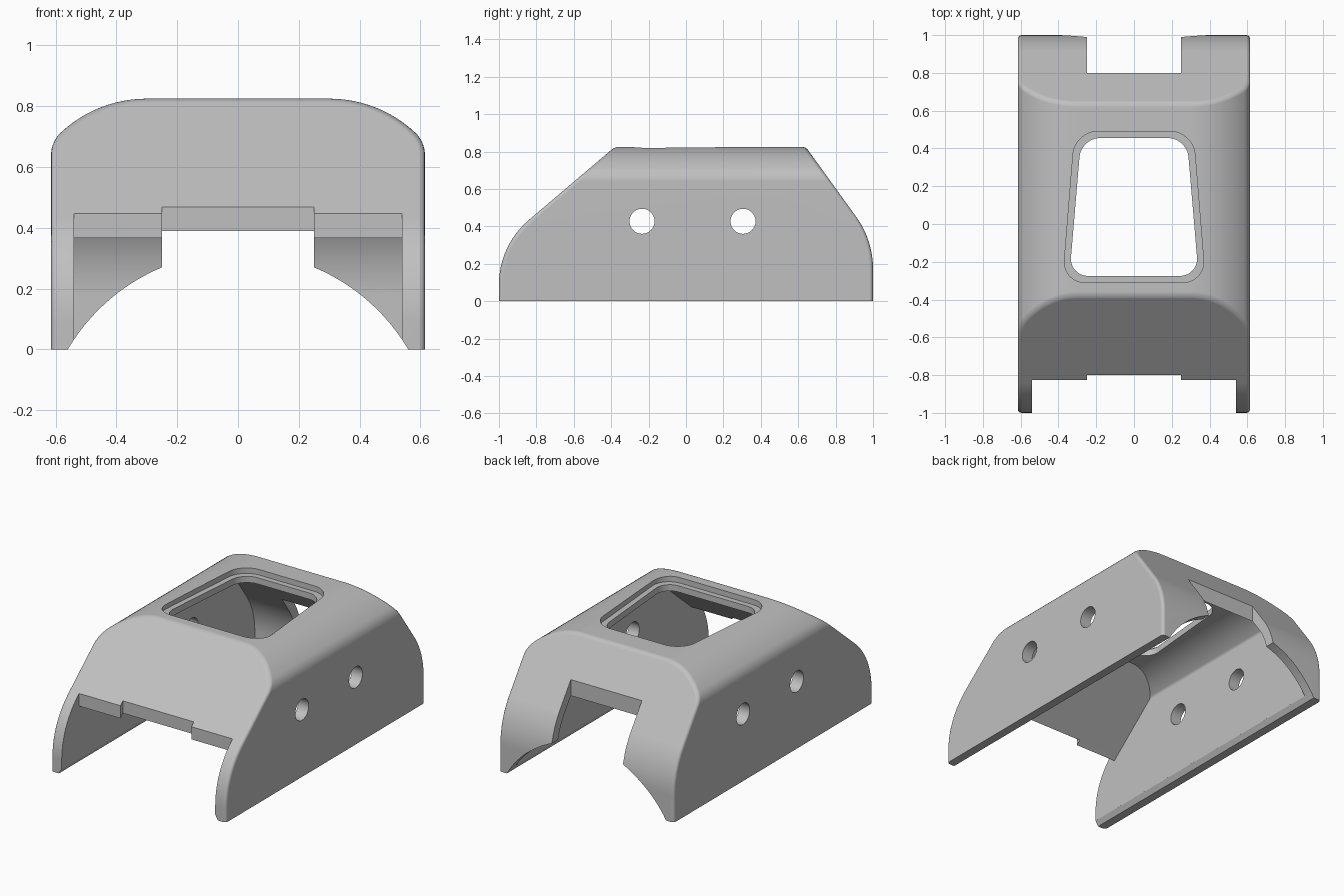
import bpy
import bmesh
from math import sin, cos, radians, pi, atan2, tan

old = bpy.data.objects.get("Cube")
if old:
    bpy.data.objects.remove(old, do_unlink=True)

HALF_W, TOP, SIDE_T, SLOPE_T = 0.615, 0.825, 0.075, 0.06


def arc(cx, cy, r, start, end, n):
    """Points on an arc, angles in radians."""
    return [(cx + r * cos(start + (end - start) * i / n),
             cy + r * sin(start + (end - start) * i / n)) for i in range(n + 1)]


def prism(name, pts, axis, lo, hi, corner=0):
    """Extrude a closed outline along an axis, optionally rounding its corners."""
    place = {"X": lambda a, b: (lo, a, b),
             "Y": lambda a, b: (a, lo, b),
             "Z": lambda a, b: (a, b, lo)}[axis]
    bm = bmesh.new()
    bm.faces.new([bm.verts.new(place(a, b)) for a, b in pts])
    if corner:
        bmesh.ops.bevel(bm, geom=bm.verts[:], offset=corner, segments=10,
                        profile=0.5, affect="VERTICES")
    out = bmesh.ops.extrude_face_region(bm, geom=bm.faces[:])
    moved = [v for v in out["geom"] if isinstance(v, bmesh.types.BMVert)]
    shift = [hi - lo if axis == k else 0 for k in "XYZ"]
    bmesh.ops.translate(bm, verts=moved, vec=shift)
    bmesh.ops.recalc_face_normals(bm, faces=bm.faces[:])
    mesh = bpy.data.meshes.new(name)
    bm.to_mesh(mesh)
    bm.free()
    obj = bpy.data.objects.new(name, mesh)
    bpy.context.collection.objects.link(obj)
    return obj


def box(name, x, y0, y1, z0, z1):
    return prism(name, [(-x, y0), (x, y0), (x, y1), (-x, y1)], "Z", z0, z1)


def apply(obj, mod):
    bpy.context.view_layer.objects.active = obj
    bpy.ops.object.modifier_apply(modifier=mod.name)


def combine(obj, tool, operation="DIFFERENCE"):
    mod = obj.modifiers.new("cut", "BOOLEAN")
    mod.operation, mod.solver, mod.object = operation, "EXACT", tool
    apply(obj, mod)
    bpy.data.objects.remove(tool, do_unlink=True)


def cross_section(t):
    """Rounded shoulders made of a tight arc flowing into a wide one."""
    a = radians(46.9)
    half = arc(0.515, 0.64, 0.1 - t, 0, a, 8)
    half += arc(0.3, 0.41, 0.415 - t, a, pi / 2, 12)[1:]
    right = [(HALF_W - t, -0.2)] + half
    return right + [(-x, z) for x, z in reversed(right)]


def side_outline(t):
    """Sloped ends that curve down to vertical, offset inward by t."""
    rear, front = atan2(0.27, 0.375), pi - atan2(0.44, 0.375)
    # angles of the slope normals above the horizontal
    rear_n, front_n = rear, front
    rear_top = 0.64 - t * tan((pi / 2 - rear_n) / 2)
    front_top = -0.38 + t * tan((front_n - pi / 2) / 2)
    pts = [(1 - t, -0.2)]
    pts += arc(0.524, 0.172, 0.476 - t, 0, rear_n, 12)
    pts += [(rear_top, TOP - t), (front_top, TOP - t)]
    pts += arc(-0.55, 0.09, 0.45 - t, front_n, pi, 12)
    return pts + [(-1 + t, -0.2)]


def shell(name, tx, ty):
    obj = prism(name, cross_section(tx), "Y", -1.2, 1.2)
    combine(obj, prism("ends", side_outline(ty), "X", -1, 1), "INTERSECT")
    return obj


# Outer body with softened edges
cover = shell("cover", 0, 0)
bev = cover.modifiers.new("soft_edges", "BEVEL")
bev.width, bev.segments = 0.02, 4
bev.limit_method, bev.angle_limit = "ANGLE", radians(25)
bev.use_clamp_overlap = False
apply(cover, bev)

# Hollow interior and flat underside
combine(cover, shell("cavity", SIDE_T, SLOPE_T))
combine(cover, box("underside", 2, -2, 2, -0.5, 0))

# Arch along the length, which shapes the rear wall
combine(cover, prism("arch", arc(0, -0.33, 0.65, 0, pi, 64), "Y", -2, 2))

# Open front with a shallow middle notch, and the rear notch
combine(cover, box("front_opening", HALF_W - SIDE_T, -2, -0.825, -0.6, 0.95))
combine(cover, box("front_notch", 0.25, -2, -0.8, -0.6, 0.95))
combine(cover, box("rear_notch", 0.25, 0.8, 2, -0.6, 0.95))

# Tapered window with a recessed ledge
ledge = [(-0.378, -0.31), (0.378, -0.31), (0.313, 0.49), (-0.313, 0.49)]
window = [(-0.342, -0.275), (0.342, -0.275), (0.28, 0.455), (-0.28, 0.455)]
combine(cover, prism("window_ledge", ledge, "Z", TOP - 0.035, 1, 0.12))
combine(cover, prism("window", window, "Z", 0.5, 1, 0.1))

# Two cross holes through both side walls
for y in (-0.235, 0.305):
    combine(cover, prism("hole", arc(y, 0.427, 0.067, 0, 2 * pi, 40)[:-1], "X", -1, 1))

# Colour and shading
grey = bpy.data.materials.new("light_grey")
grey.use_nodes = True
colour = (0.53, 0.53, 0.53, 1)
grey.diffuse_color = colour
grey.node_tree.nodes["Principled BSDF"].inputs["Base Color"].default_value = colour
cover.data.materials.clear()
cover.data.materials.append(grey)
for face in cover.data.polygons:
    face.material_index = 0

bpy.ops.object.select_all(action="DESELECT")
cover.select_set(True)
bpy.context.view_layer.objects.active = cover
bpy.ops.object.shade_smooth_by_angle(angle=radians(28))
normals = cover.modifiers.new("even_shading", "WEIGHTED_NORMAL")
normals.keep_sharp = True
